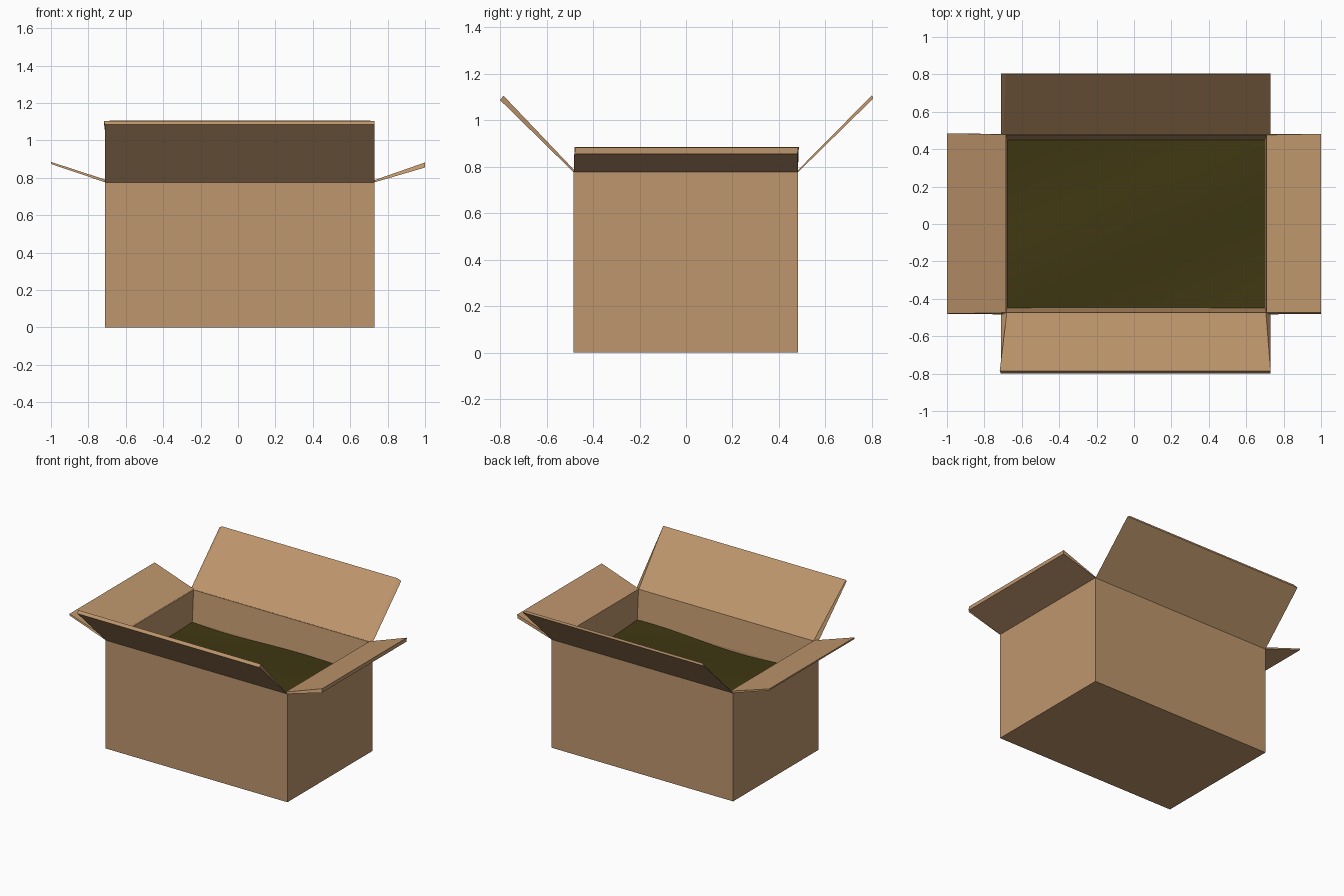
import bpy, bmesh, math

if "Cube" in bpy.data.objects:
    bpy.data.objects.remove(bpy.data.objects["Cube"])


def material(name, rgb):
    m = bpy.data.materials.new(name)
    m.diffuse_color = (*rgb, 1)
    m.use_nodes = True
    m.node_tree.nodes["Principled BSDF"].inputs["Base Color"].default_value = m.diffuse_color
    return m


CARD = material("cardboard tan", (0.515, 0.305, 0.150))
FILL = material("dark olive filling", (0.050, 0.038, 0.006))


def finish(bm, name, mat):
    bmesh.ops.recalc_face_normals(bm, faces=bm.faces)
    me = bpy.data.meshes.new(name)
    bm.to_mesh(me)
    bm.free()
    me.materials.append(mat)
    ob = bpy.data.objects.new(name, me)
    bpy.context.collection.objects.link(ob)
    return ob


def loft(name, rings, mat):
    """Skin a stack of vertex rings and cap both ends."""
    bm = bmesh.new()
    vs = [[bm.verts.new(p) for p in r] for r in rings]
    n = len(vs[0])
    for a, b in zip(vs, vs[1:]):
        for i in range(n):
            j = (i + 1) % n
            bm.faces.new((a[i], a[j], b[j], b[i]))
    bm.faces.new(vs[0][::-1])
    bm.faces.new(vs[-1])
    return finish(bm, name, mat)


def rect(x0, x1, y0, y1, z):
    return [(x0, y0, z), (x1, y0, z), (x1, y1, z), (x0, y1, z)]


# Box body: outer walls, thin rim, inner walls thickening downward, floor
loft("box_body", [
    rect(-0.71, 0.73, -0.483, 0.481, 0.0),
    rect(-0.71, 0.73, -0.483, 0.481, 0.778),
    rect(-0.685, 0.708, -0.474, 0.476, 0.776),
    rect(-0.677, 0.70, -0.447, 0.449, 0.56),
    rect(-0.677, 0.70, -0.447, 0.449, 0.03),
], CARD)


def flap(name, profile, axis):
    """profile: four (across, z, start, end) edges: outer hinge, inner hinge,
    inner tip, outer tip; axis is the direction the edges run along."""
    def pt(a, z, s):
        return (s, a, z) if axis == 'x' else (a, s, z)
    loft(name, [[pt(a, z, s) for a, z, s, e in profile],
                [pt(a, z, e) for a, z, s, e in profile]], CARD)


# Four open flaps, each a thin wedge thicker at its tip
flap("front_flap", [(-0.483, 0.775, -0.71, 0.73), (-0.474, 0.778, -0.68, 0.705),
                    (-0.785, 1.105, -0.718, 0.73), (-0.80, 1.086, -0.712, 0.73)], 'x')
flap("back_flap", [(0.481, 0.775, -0.71, 0.73), (0.476, 0.779, -0.70, 0.72),
                   (0.800, 1.107, -0.685, 0.705), (0.805, 1.092, -0.71, 0.73)], 'x')
flap("left_flap", [(-0.71, 0.776, -0.483, 0.481), (-0.685, 0.782, -0.474, 0.478),
                   (-1.0, 0.885, -0.48, 0.485), (-1.0, 0.874, -0.48, 0.485)], 'y')
flap("right_flap", [(0.73, 0.776, -0.483, 0.481), (0.708, 0.780, -0.474, 0.476),
                    (1.0, 0.882, -0.474, 0.482), (1.0, 0.855, -0.48, 0.48)], 'y')

# Filling: gently rolling surface inside the box
bm = bmesh.new()
bmesh.ops.create_grid(bm, x_segments=40, y_segments=28, size=1)
for v in bm.verts:
    x, y = v.co.x * 0.70, v.co.y * 0.46
    z = 0.56 + 0.010 * math.sin(5.0 * x + 2.0 * y) + 0.007 * math.cos(7.0 * y - 3.0 * x)
    v.co = (x + 0.0115, y, z)
for f in bm.faces:
    f.smooth = True
ob = finish(bm, "filling", FILL)
if ob.data.polygons[0].normal.z < 0:
    ob.data.flip_normals()
